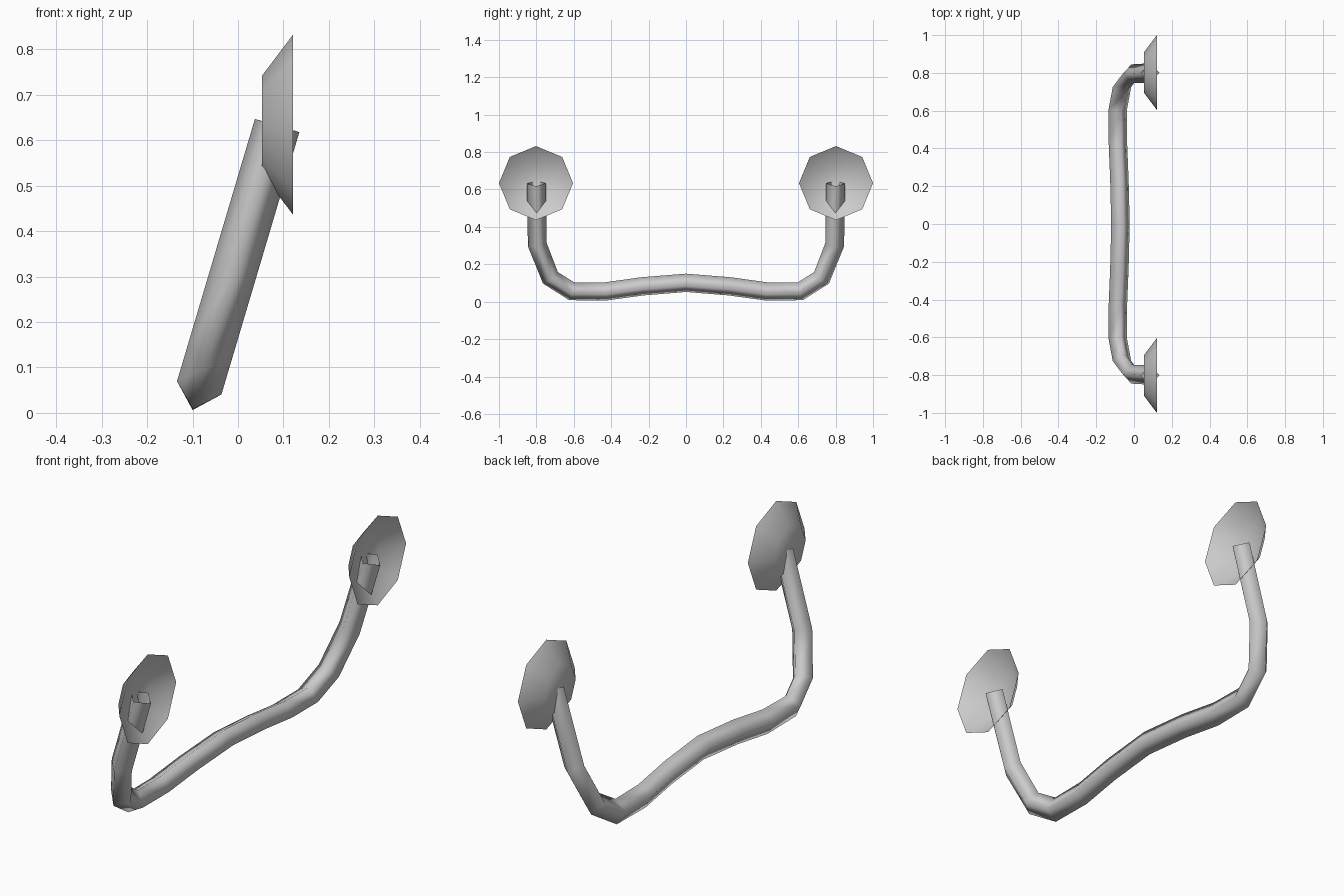
import bpy, bmesh, math
from mathutils import Vector

if "Cube" in bpy.data.objects:
    bpy.data.objects.remove(bpy.data.objects["Cube"])

grey = bpy.data.materials.new("grey_metal")
grey.diffuse_color = (0.6, 0.6, 0.6, 1)
grey.use_nodes = True
grey.node_tree.nodes["Principled BSDF"].inputs["Base Color"].default_value = grey.diffuse_color


def finish(bm, name):
    me = bpy.data.meshes.new(name)
    bm.to_mesh(me)
    bm.free()
    me.materials.append(grey)
    for p in me.polygons:
        p.use_smooth = True
    ob = bpy.data.objects.new(name, me)
    bpy.context.collection.objects.link(ob)


# Bar: four-sided open tube swept along a path in a leaning plane
LEAN = 0.297
half = [(0.8, 0.632), (0.795, 0.305), (0.725, 0.128), (0.61, 0.055),
        (0.43, 0.055), (0.235, 0.082)]
path = [(-y, z) for y, z in half] + [(0, 0.101)] + half[::-1]
pts = [Vector((-0.0865 + (z - 0.051) * LEAN, y, z)) for y, z in path]
normal = Vector((1, 0, -LEAN)).normalized()
R = 0.051
bm = bmesh.new()
rings = []
for i, p in enumerate(pts):
    t = Vector()
    if i > 0:
        t += (p - pts[i - 1]).normalized()
    if i < len(pts) - 1:
        t += (pts[i + 1] - p).normalized()
    side = t.normalized().cross(normal)
    rings.append([bm.verts.new(p + d * R) for d in (normal, side, -normal, -side)])
for a, b in zip(rings, rings[1:]):
    for k in range(4):
        m = (k + 1) % 4
        bm.faces.new((a[k], a[m], b[m], b[k]))
bmesh.ops.recalc_face_normals(bm, faces=bm.faces)
finish(bm, "handle_bar")

# Wall flanges: eight-sided cups, closed at the bar side, open at the wall side
for label, s in (("front", -1), ("back", 1)):
    bm = bmesh.new()
    loops = []
    for x, r in ((0.053, 0.108), (0.121, 0.198)):
        loops.append([bm.verts.new((x, s * 0.802 + r * math.cos(k * math.pi / 4),
                                    0.634 + r * math.sin(k * math.pi / 4)))
                      for k in range(8)])
    small, big = loops
    bm.faces.new(small[::-1])
    for k in range(8):
        m = (k + 1) % 8
        bm.faces.new((small[k], small[m], big[m], big[k]))
    finish(bm, label + "_flange")
